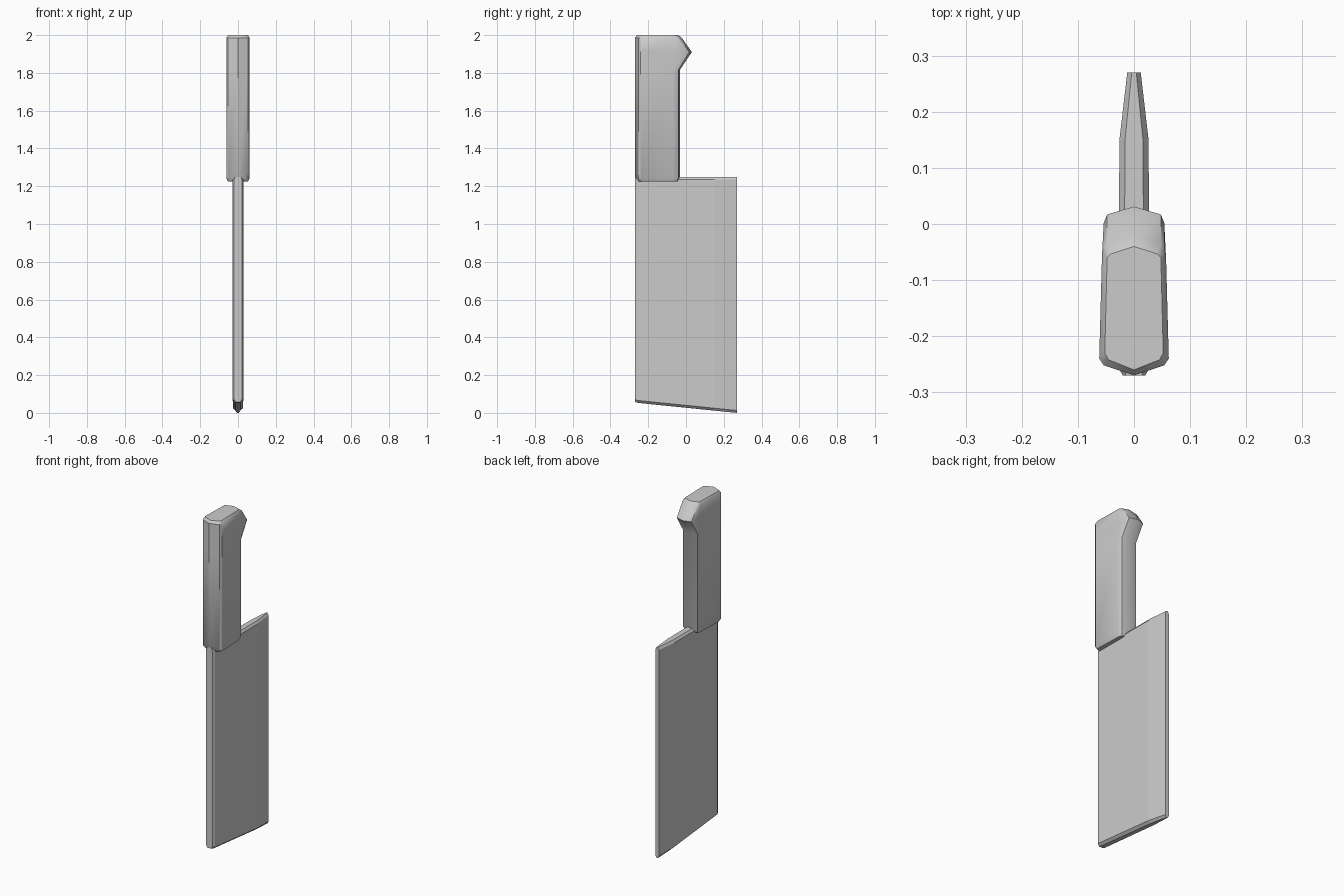
import bpy, bmesh

if "Cube" in bpy.data.objects:
    bpy.data.objects.remove(bpy.data.objects["Cube"])


def mirrored(half):
    """Close a half ring (x >= 0) by mirroring it across x = 0."""
    return half + [(-x, y, z) for x, y, z in reversed(half) if x > 1e-6]


def loft(name, rings, angle):
    """Skin a list of equal-length rings, cap both ends and smooth by angle."""
    bm = bmesh.new()
    loops = [[bm.verts.new(p) for p in ring] for ring in rings]
    n = len(loops[0])
    for a, b in zip(loops, loops[1:]):
        for i in range(n):
            j = (i + 1) % n
            bm.faces.new((a[i], a[j], b[j], b[i]))
    bm.faces.new(loops[0])
    bm.faces.new(loops[-1])
    bmesh.ops.recalc_face_normals(bm, faces=bm.faces)
    mesh = bpy.data.meshes.new(name)
    bm.to_mesh(mesh)
    bm.free()
    obj = bpy.data.objects.new(name, mesh)
    bpy.context.collection.objects.link(obj)
    bpy.ops.object.select_all(action='DESELECT')
    obj.select_set(True)
    bpy.context.view_layer.objects.active = obj
    bpy.ops.object.shade_smooth_by_angle(angle=angle)
    return obj


# Blade: sections from spine to cutting edge (y, half width, bottom z, bottom and top half width)
sections = [
    (-0.270, 0.020, 0.058, 0.012, 0.014),
    (-0.256, 0.028, 0.053, 0.014, 0.018),
    (0.150, 0.026, 0.012, 0.012, 0.016),
    (0.270, 0.012, 0.000, 0.004, 0.004),
]
blade_rings = []
for y, w, zb, wb, wt in sections:
    half = [(wb, y, zb), (w, y, zb + 0.013), (w, y, 0.27),
            (w, y, 1.236), (wt, y, 1.25)]
    blade_rings.append(mirrored(half))
loft("blade", blade_rings, 0.09)

# Handle: horizontal sections, bulging backwards into a hook near the butt
# (z, width scale, front y, side corner y, hook side y, back corner y, back centre y)
levels = [
    (1.225, 0.86, -0.260, -0.070, -0.058, -0.048, -0.042),
    (1.242, 1.00, -0.270, -0.070, -0.056, -0.041, -0.033),
    (1.815, 1.00, -0.270, -0.068, -0.056, -0.041, -0.033),
    (1.910, 1.00, -0.270, -0.060, 0.002, 0.017, 0.031),
    (1.985, 1.00, -0.270, -0.055, -0.045, -0.034, -0.022),
    (2.000, 0.84, -0.260, -0.060, -0.057, -0.053, -0.040),
]
handle_rings = []
for z, s, front, side, hook, back, centre in levels:
    half = [(0, front, z), (0.054 * s, front + 0.018, z),
            (0.062 * s, front + 0.030, z), (0.057 * s, side, z),
            (0.054 * s, hook, z), (0.048 * s, back, z), (0, centre, z)]
    handle_rings.append(mirrored(half))
loft("handle", handle_rings, 0.6)
